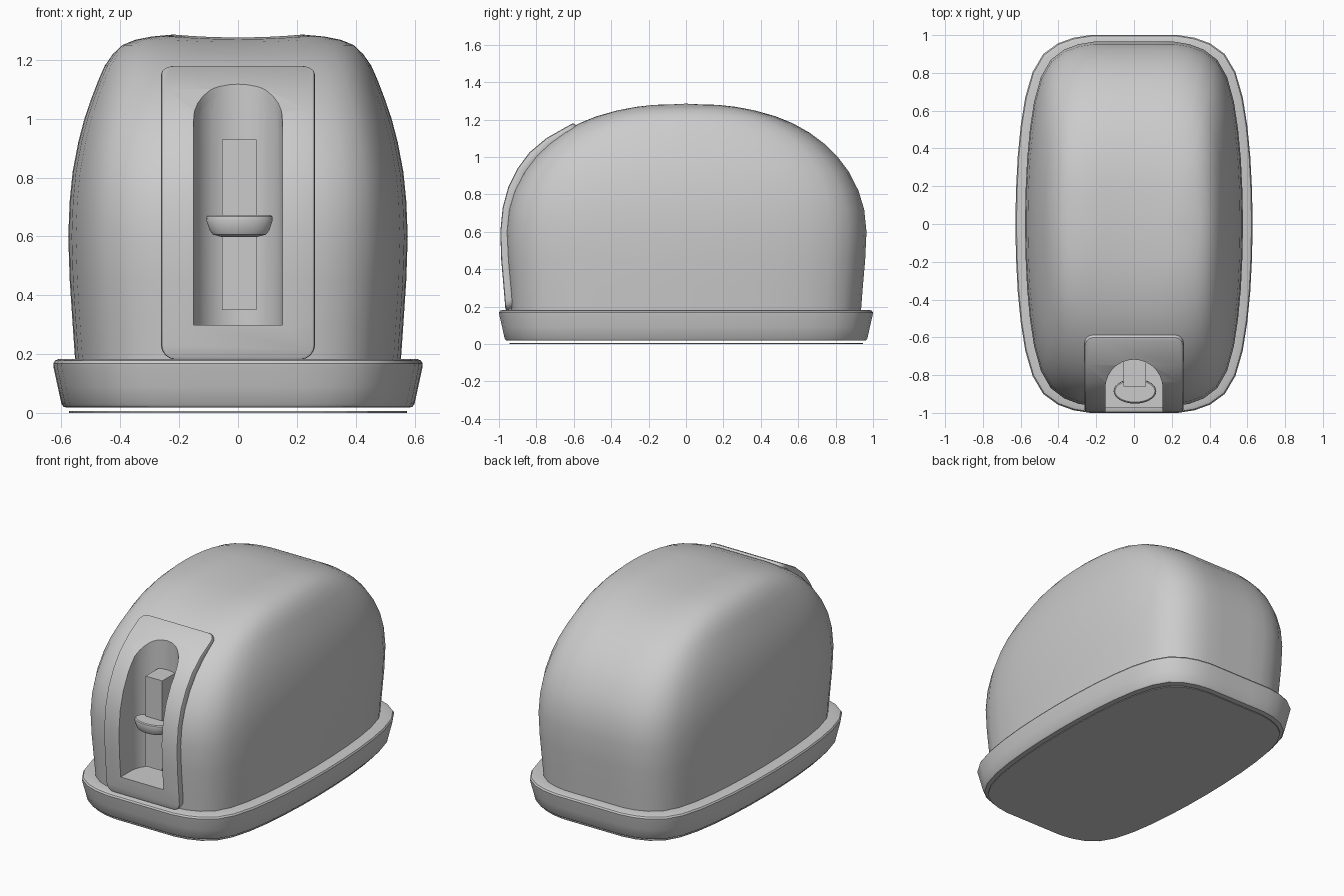
import bpy, bmesh, math

if "Cube" in bpy.data.objects:
    bpy.data.objects.remove(bpy.data.objects["Cube"])

grey = bpy.data.materials.new("plain grey")
grey.diffuse_color = (0.6, 0.6, 0.6, 1)
grey.use_nodes = True
grey.node_tree.nodes["Principled BSDF"].inputs["Base Color"].default_value = grey.diffuse_color

# Rounded-rectangle plan, one quarter, in units of half width and half length
QUARTER = [(1, 0), (.995, .18), (.98, .36), (.955, .52), (.917, .67), (.855, .805),
           (.765, .9), (.64, .957), (.51, .986), (.37, 1), (.18, 1), (0, 1)]
PLAN = QUARTER + [(-x, y) for x, y in QUARTER[-2::-1]]
PLAN += [(x, -y) for x, y in PLAN[-2:0:-1]]


def finish(name, bm):
    bmesh.ops.remove_doubles(bm, verts=bm.verts, dist=1e-5)
    bmesh.ops.recalc_face_normals(bm, faces=bm.faces)
    me = bpy.data.meshes.new(name)
    bm.to_mesh(me)
    bm.free()
    me.materials.append(grey)
    ob = bpy.data.objects.new(name, me)
    bpy.context.collection.objects.link(ob)
    return ob


def loft(name, levels, centre=(0, 0), plan=PLAN, cap_top=True):
    """Stack plan rings given as (z, half length, half width)."""
    bm = bmesh.new()
    rings = [[bm.verts.new((centre[0] + w * x, centre[1] + l * y, z)) for x, y in plan]
             for z, l, w in levels]
    n = len(plan)
    for a, b in zip(rings, rings[1:]):
        for i in range(n):
            j = (i + 1) % n
            bm.faces.new((a[i], a[j], b[j], b[i]))
    bm.faces.new(rings[0][::-1])
    if cap_top:
        bm.faces.new(rings[-1])
    return finish(name, bm)


def extrude(bm, ring, offset):
    """Closed prism from a ring of points; returns both vertex rings."""
    a = [bm.verts.new(p) for p in ring]
    b = [bm.verts.new([p[k] + offset[k] for k in range(3)]) for p in ring]
    for i in range(len(a)):
        j = (i + 1) % len(a)
        bm.faces.new((a[i], a[j], b[j], b[i]))
    bm.faces.new(a[::-1])
    bm.faces.new(b)
    return a, b


def modify(ob, kind, **settings):
    bpy.context.view_layer.objects.active = ob
    m = ob.modifiers.new(kind, kind)
    for k, v in settings.items():
        setattr(m, k, v)
    bpy.ops.object.modifier_apply(modifier=m.name)


def smooth(ob, angle=35):
    bpy.ops.object.select_all(action='DESELECT')
    ob.select_set(True)
    bpy.context.view_layer.objects.active = ob
    bpy.ops.object.shade_smooth_by_angle(angle=math.radians(angle))


# Domed shell: straight lower walls, then an arch closing to a ridge line
TOP = 1.286
levels = [(.17, .935, .553), (.3, .945, .562), (.45, .958, .572), (.6, .965, .577)]
for z, w in [(.72, .572), (.82, .562), (.92, .543), (1.0, .522), (1.07, .498), (1.13, .475),
             (1.18, .453), (1.22, .425), (1.25, .393), (1.268, .35), (1.279, .295), (TOP, .22)]:
    levels.append((z, .965 * max(0, 1 - ((z - .6) / (TOP - .6)) ** 2) ** (1 / 2.4), w))
body = loft("body_shell", levels, cap_top=False)

# Slight sag along the middle of the ridge
for v in body.data.vertices:
    if v.co.z > 1.2:
        v.co.z -= .01 * (v.co.z - 1.2) / .086 * max(0, 1 - (v.co.x / .22) ** 2)

# Flared base tray with rounded rims
base = loft("base_tray", [
    (.018, .95, .58), (.02, .962, .592), (.03, .97, .60), (.09, .983, .613),
    (.155, .998, .627), (.168, 1.0, .628), (.178, .994, .622), (.183, .982, .61),
    (.183, .92, .545)])

# Thin plate under the tray
bottom = loft("bottom_plate", [(0, .945, .575), (.006, .945, .575)])

# Curved front panel that follows the shell
OUTER = [(-.965, .178), (-.975, .3), (-.988, .45), (-.993, .6), (-.98, .73),
         (-.95, .84), (-.9, .94), (-.837, 1.025), (-.745, 1.102), (-.6, 1.184)]
INNER = []
for y, z in OUTER:
    d = math.hypot(y, z - .45)
    INNER.append((y - y / d * .055, z - (z - .45) / d * .055))
HALF = .262
bm = bmesh.new()
left, right = extrude(bm, [(-HALF, y, z) for y, z in OUTER + INNER[::-1]], (2 * HALF, 0, 0))
n = len(OUTER)
corners = [bm.edges.get((s[i], s[(i + 1) % (2 * n)])) for s in (left, right) for i in (n - 1, 2 * n - 1)]
bmesh.ops.bevel(bm, geom=corners, offset=.05, segments=4, profile=.5, affect='EDGES')
panel = finish("front_panel", bm)
modify(panel, 'BEVEL', width=.012, segments=2, limit_method='ANGLE', angle_limit=math.radians(50))

# Upright half-round slot cut through panel and shell
slot = [(-.152, -1.2, .298), (.152, -1.2, .298)]
slot += [(.152 * math.cos(t), -.87 + .152 * math.sin(t), .298)
         for t in [math.pi * i / 14 for i in range(15)]]
bm = bmesh.new()
extrude(bm, slot, (0, 0, 1.2))
cutter = finish("slot_cutter", bm)
cutter.hide_render = True
for ob in (body, panel):
    modify(ob, 'BOOLEAN', operation='DIFFERENCE', solver='EXACT', object=cutter)
bpy.data.objects.remove(cutter)

# Slider post standing against the back of the slot
bm = bmesh.new()
extrude(bm, [(-.055, -.86, .35), (.063, -.86, .35), (.063, -.7, .35), (-.055, -.7, .35)], (0, 0, .58))
post = finish("slider_post", bm)

# Oval lever knob on the post
OVAL = [(math.cos(t), math.sin(t)) for t in [math.tau * i / 28 for i in range(28)]]
lever = loft("lever_knob", [
    (.598, .03, .06), (.606, .05, .09), (.62, .058, .101), (.655, .066, .113),
    (.667, .064, .112), (.672, .058, .106)], centre=(.005, -.885), plan=OVAL)

for ob in (body, base, panel, lever):
    smooth(ob)
